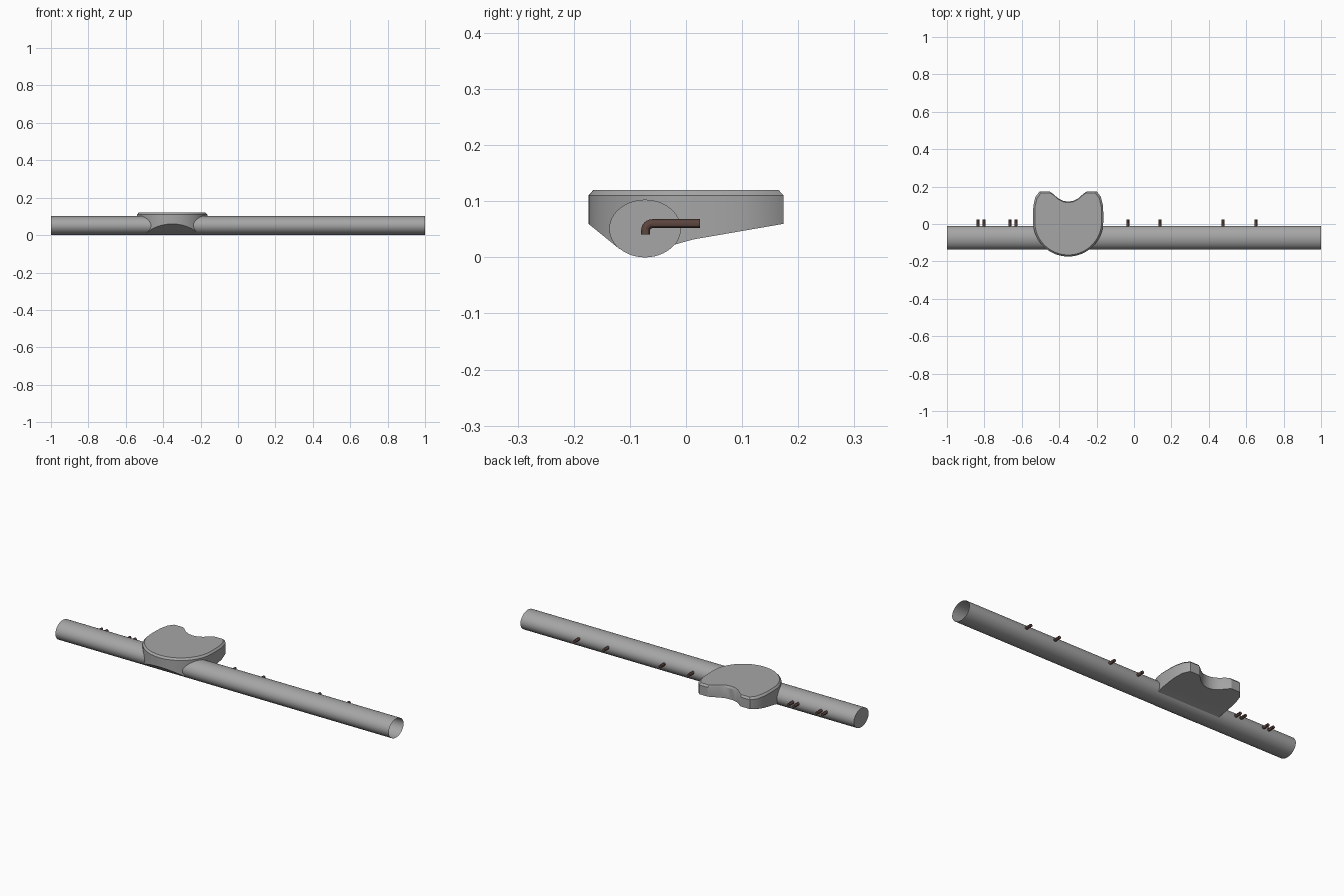
import bpy, bmesh
from math import sin, cos, pi, radians

if "Cube" in bpy.data.objects:
    bpy.data.objects.remove(bpy.data.objects["Cube"])

TUBE_Y, TUBE_Z, RY, RZ = -0.073, 0.051, 0.063, 0.051


def material(name, rgb):
    mat = bpy.data.materials.new(name)
    mat.diffuse_color = (*rgb, 1)
    mat.use_nodes = True
    mat.node_tree.nodes["Principled BSDF"].inputs["Base Color"].default_value = mat.diffuse_color
    return mat


grey = material("grey", (0.38, 0.38, 0.38))
brown = material("dark_brown", (0.11, 0.06, 0.05))


def finish(name, bm, mat):
    bmesh.ops.recalc_face_normals(bm, faces=bm.faces)
    mesh = bpy.data.meshes.new(name)
    bm.to_mesh(mesh)
    bm.free()
    ob = bpy.data.objects.new(name, mesh)
    bpy.context.collection.objects.link(ob)
    mesh.materials.append(mat)
    return ob


def smooth(ob):
    bpy.ops.object.select_all(action='DESELECT')
    ob.select_set(True)
    bpy.context.view_layer.objects.active = ob
    bpy.ops.object.shade_smooth_by_angle(angle=radians(30))


def loft(bm, rings, cap_first, cap_last):
    """Join closed rings of points with quads; returns the vertex loops."""
    loops = [[bm.verts.new(p) for p in ring] for ring in rings]
    for a, b in zip(loops, loops[1:]):
        n = len(a)
        for i in range(n):
            j = (i + 1) % n
            bm.faces.new((a[i], a[j], b[j], b[i]))
    if cap_first:
        bm.faces.new(loops[0][::-1])
    if cap_last:
        bm.faces.new(loops[-1])
    return loops


def oval(x, n=48):
    return [(x, TUBE_Y + RY * cos(2 * pi * i / n), TUBE_Z + RZ * sin(2 * pi * i / n))
            for i in range(n)]


# long oval tube, closed on the left, open on the right
bm = bmesh.new()
loft(bm, [oval(-1), oval(1)], True, False)
smooth(finish("tube", bm, grey))

# mouth plate outline: round front, cut back corners, concave notch
ARC = 16
half = [(0.188 * sin(a), 0.013 - 0.187 * cos(a))
        for a in [i * pi / 2 / ARC for i in range(ARC + 1)]]
half += [(0.188, 0.06), (0.186, 0.1), (0.175, 0.145), (0.153, 0.174), (0.1, 0.174),
         (0.083, 0.163), (0.055, 0.138), (0.028, 0.124), (0, 0.12)]
outline = half + [(-x, y) for x, y in half[-2:0:-1]]
CX = -0.352
profile = [(-0.174, 0.06), (-0.115, 0.012), (-0.05, 0.012), (-0.02, 0.023),
           (0.013, 0.032), (0.175, 0.06)]


def under(y):
    """Height of the underside at depth y."""
    for (y0, z0), (y1, z1) in zip(profile, profile[1:]):
        if y <= y1:
            return z0 + (z1 - z0) * (y - y0) / (y1 - y0)


bm = bmesh.new()
top = [(CX + x * 0.95, y * 0.95, 0.12) for x, y in outline]
rim = [(CX + x, y, 0.11) for x, y in outline]
bottom = [(CX + x, y, under(y)) for x, y in outline]
low = loft(bm, [top, rim, bottom], True, False)[-1]
# underside: strips across the curved front, one flat sloping panel at the back
bm.faces.new((low[0], low[1], low[-1]))
for i in range(1, ARC):
    bm.faces.new((low[i], low[i + 1], low[-i - 1], low[-i]))
bm.faces.new(low[ARC:len(low) - ARC + 1])
plate = finish("mouth_plate", bm, grey)

# trim away the part of the plate inside the tube
bm = bmesh.new()
loft(bm, [oval(-1.1), oval(1.1)], True, True)
cutter = finish("tube_cutter", bm, grey)
cutter.hide_render = True
mod = plate.modifiers.new("trim", 'BOOLEAN')
mod.operation, mod.solver, mod.object = 'DIFFERENCE', 'EXACT', cutter
bpy.context.view_layer.objects.active = plate
bpy.ops.object.modifier_apply(modifier=mod.name)
bpy.data.objects.remove(cutter)
bm = bmesh.new()
bm.from_mesh(plate.data)


def on_tube(v):
    return ((v.co.y - TUBE_Y) / RY) ** 2 + ((v.co.z - TUBE_Z) / RZ) ** 2 < 1.003


inner = [f for f in bm.faces if all(on_tube(v) for v in f.verts)]
bmesh.ops.delete(bm, geom=inner, context='FACES')
bm.to_mesh(plate.data)
bm.free()
smooth(plate)


# bent dark pins along the back of the tube
def pin_rings(x, r=0.008, n=12):
    path = [(0.025, 0.06, 0)]
    for i in range(7):
        a = i * pi / 12
        path.append((-0.06 - 0.012 * sin(a), 0.048 + 0.012 * cos(a), a))
    path.append((-0.072, 0.041, pi / 2))
    return [[(x + r * cos(2 * pi * k / n),
              y - r * sin(2 * pi * k / n) * sin(a),
              z + r * sin(2 * pi * k / n) * cos(a)) for k in range(n)]
            for y, z, a in path]


for i, x in enumerate((-0.834, -0.802, -0.664, -0.632, -0.033, 0.139, 0.476, 0.651)):
    bm = bmesh.new()
    loft(bm, pin_rings(x), True, True)
    smooth(finish(f"pin_{i + 1}", bm, brown))
